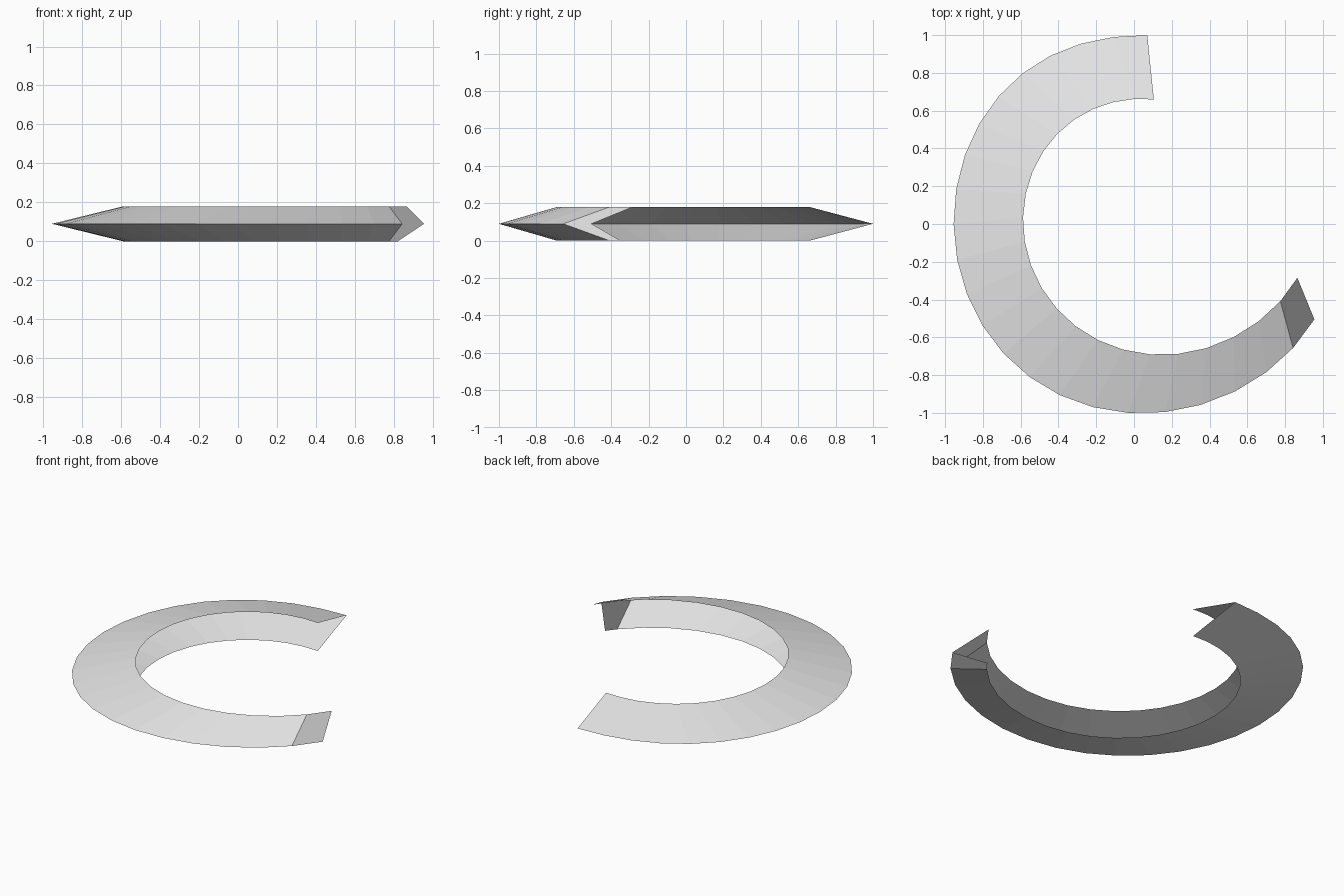
import bpy, bmesh

cube = bpy.data.objects.get("Cube")
if cube:
    bpy.data.objects.remove(cube, do_unlink=True)

HEIGHT = 0.18
LAST = 23            # number of segments round the open ring
KEYS = (0, 2, 6, 11, 17, 21, LAST)
OUTER = ((.07, 1), (-.28, .955), (-.82, .53), (-.885, -.37),
         (-.03, -1), (.70, -.785), (.955, -.505))
INNER = ((.105, .66), (-.11, .645), (-.48, .385), (-.545, -.22),
         (.085, -.69), (.66, -.515), (.865, -.285))


def along(points, t):
    """Smooth curve through the key points, evaluated at step t."""
    x = y = 0
    for k, p in zip(KEYS, points):
        w = 1
        for other in KEYS:
            if other != k:
                w *= (t - other) / (k - other)
        x += w * p[0]
        y += w * p[1]
    return x, y


# Light grey material
grey = bpy.data.materials.new("light_grey")
grey.use_nodes = True
colour = (0.8, 0.8, 0.8, 1)
grey.diffuse_color = colour
grey.node_tree.nodes["Principled BSDF"].inputs["Base Color"].default_value = colour

# V-shaped channel, open towards the middle
bm = bmesh.new()
rows = []
for i in range(LAST + 1):
    ox, oy = along(OUTER, i)
    ix, iy = along(INNER, i)
    lx, ly = (ix, iy) if i < LAST else (0.82, -0.35)
    rows.append([bm.verts.new(p) for p in
                 ((ix, iy, HEIGHT), (ox, oy, HEIGHT / 2), (lx, ly, 0))])

for (a, d, f), (b, c, e) in zip(rows[:-2], rows[1:-1]):
    bm.faces.new((a, d, c, b))
    bm.faces.new((d, f, e, c))

# Folded end piece, a single six-sided face
(a, d, f), (b, c, e) = rows[-2:]
bm.faces.new((a, d, f, e, c, b))

mesh = bpy.data.meshes.new("open_ring")
bm.to_mesh(mesh)
bm.free()
mesh.materials.append(grey)
ring = bpy.data.objects.new("open_ring", mesh)
bpy.context.collection.objects.link(ring)
